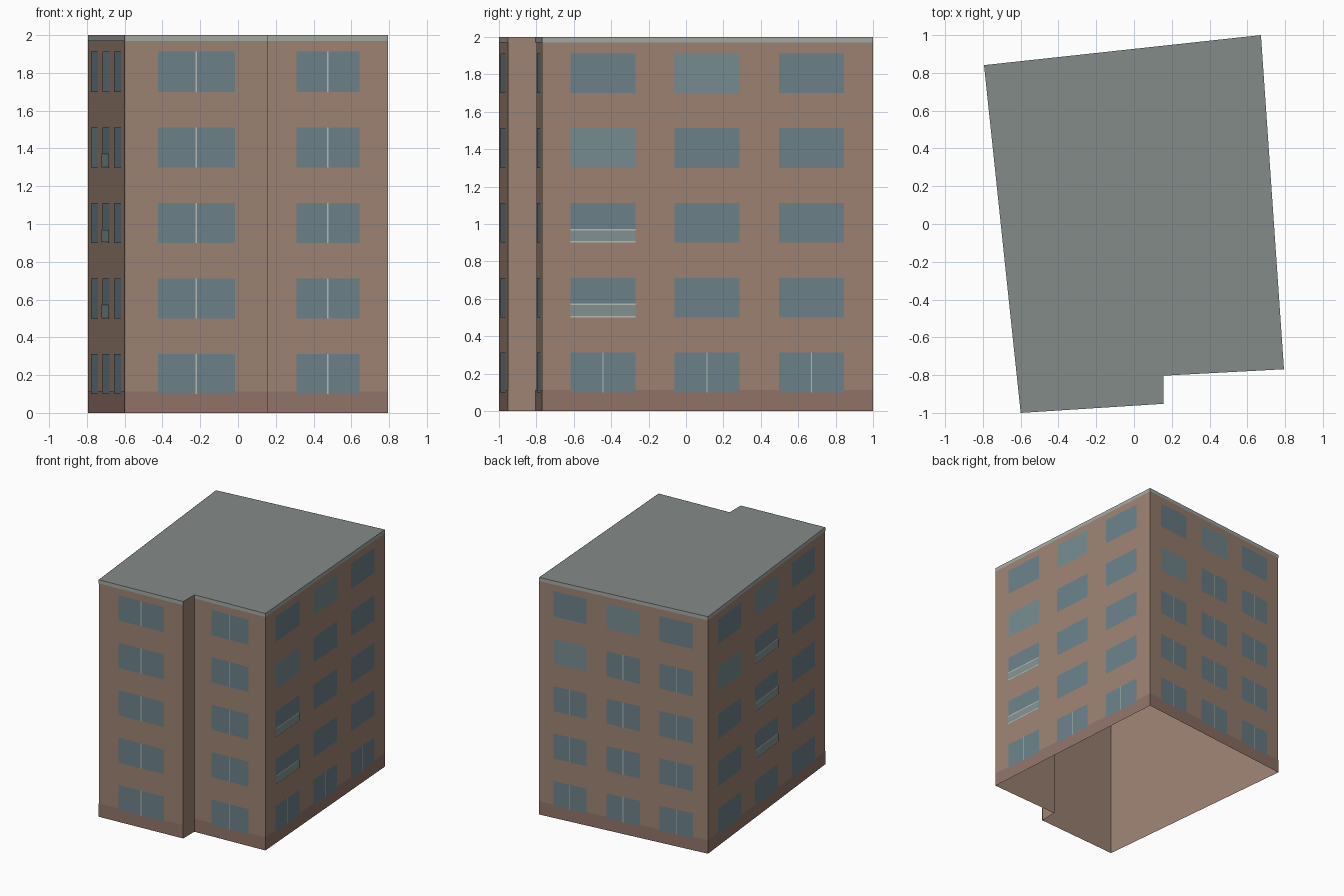
import bpy, bmesh
from mathutils import Vector

if "Cube" in bpy.data.objects:
    bpy.data.objects.remove(bpy.data.objects["Cube"])


def material(name, rgb):
    m = bpy.data.materials.new(name)
    lin = [(c / 255 / 12.92) if c < 11 else ((c / 255 + 0.055) / 1.055) ** 2.4 for c in rgb]
    m.diffuse_color = (*lin, 1)
    m.use_nodes = True
    m.node_tree.nodes["Principled BSDF"].inputs["Base Color"].default_value = m.diffuse_color
    return m


BROWN = material("brown_wall", (157, 131, 115))
PLINTH = material("plinth_brown", (145, 116, 105))
TRIM = material("parapet_grey", (164, 169, 163))
ROOF = material("roof_grey", (132, 139, 136))
GLASS = material("glass", (108, 130, 138))
PALE = material("pale_glass", (119, 140, 145))
PANEL = material("balcony_panel", (132, 147, 147))
FRAME = material("frame", (184, 188, 182))

# footprint, counter-clockwise from the front left corner
PTS = [Vector(p) for p in [(-0.6, -1), (0.155, -0.952), (0.155, -0.803),
                           (0.794, -0.769), (0.672, 1), (-0.794, 0.841)]]
n = len(PTS)


def finish(name, bm, mats):
    me = bpy.data.meshes.new(name)
    bm.to_mesh(me)
    bm.free()
    for m in mats:
        me.materials.append(m)
    ob = bpy.data.objects.new(name, me)
    bpy.context.collection.objects.link(ob)
    return ob


# building shell: walls and roof, open underneath
bm = bmesh.new()
lo = [bm.verts.new((*p, 0)) for p in PTS]
hi = [bm.verts.new((*p, 2)) for p in PTS]
for i in range(n):
    j = (i + 1) % n
    bm.faces.new((lo[i], lo[j], hi[j], hi[i]))
bm.faces.new(hi).material_index = 1
finish("building_shell", bm, [BROWN, ROOF])


def panel(bm, wall, f0, f1, z0, z1, out):
    """Flat panel just off a wall, between two fractions of its length."""
    a, b = PTS[wall], PTS[(wall + 1) % n]
    d = (b - a).normalized()
    off = Vector((d.y, -d.x)) * out
    p, q = a.lerp(b, f0) + off, a.lerp(b, f1) + off
    bm.faces.new([bm.verts.new(v) for v in ((*p, z0), (*q, z0), (*q, z1), (*p, z1))])


WIDE = [(0.085, 0.282), (0.4, 0.597), (0.715, 0.912)]
PALE_CELLS = {(0, 3), (1, 4)}  # (column, floor)
ALL = {(0, f) for f in range(5)}
BACK = {(c, f) for c in range(3) for f in range(4)} - {(0, 3)}
# wall: index, window columns, mullion cells, balcony cells
WALLS = {
    "front_left": (0, [(0.232, 0.772)], ALL, set()),
    "front_right": (2, [(0.24, 0.762)], ALL, set()),
    "right": (3, WIDE, {(c, 0) for c in range(3)}, {(0, 1), (0, 2)}),
    "back": (4, WIDE, BACK, set()),
    "left": (5, WIDE, set(), {(1, 1), (1, 2), (1, 3)}),
}
PARTS = {"plinth": PLINTH, "parapet": TRIM, "windows": GLASS, "pale_windows": PALE,
         "mullions": FRAME, "balcony_panels": PANEL, "balcony_rails": FRAME}

for name, (w, cols, mullions, balconies) in WALLS.items():
    length = (PTS[(w + 1) % n] - PTS[w]).length
    sets = {k: bmesh.new() for k in PARTS}
    # colour bands at foot and top of the wall
    panel(sets["plinth"], w, 0, 1, 0, 0.112, 0.001)
    panel(sets["parapet"], w, 0, 1, 1.97, 2, 0.001)
    for c, (f0, f1) in enumerate(cols):
        for floor in range(5):
            z = 0.1 + 0.4 * floor
            pale = len(cols) == 3 and (c, floor) in PALE_CELLS
            panel(sets["pale_windows" if pale else "windows"], w, f0, f1, z, z + 0.212, 0.002)
            # central mullion
            if (c, floor) in mullions:
                m, h = (f0 + f1) / 2, 0.003 / length
                panel(sets["mullions"], w, m - h, m + h, z, z + 0.212, 0.003)
            # shallow balcony with rails above and below the panel
            if (c, floor) in balconies:
                panel(sets["balcony_panels"], w, f0, f1, z + 0.004, z + 0.07, 0.006)
                for r in (z, z + 0.066):
                    panel(sets["balcony_rails"], w, f0, f1, r, r + 0.008, 0.007)
    for key, bm in sets.items():
        if bm.faces:
            finish(f"{name}_{key}", bm, [PARTS[key]])
        else:
            bm.free()
